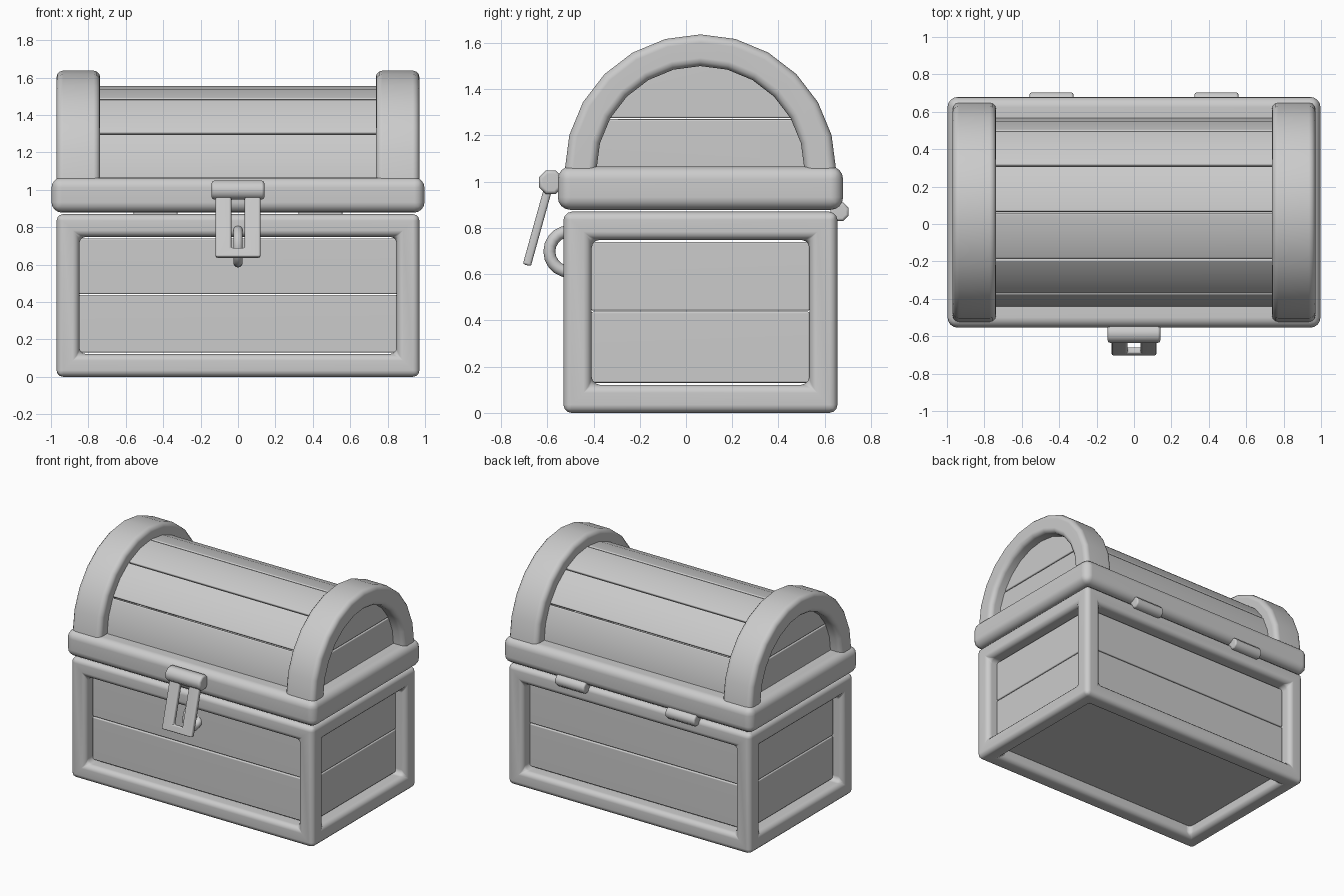
import bpy, bmesh
from math import sin, cos, radians, sqrt, atan2
from mathutils import Matrix, Vector

if "Cube" in bpy.data.objects:
    bpy.data.objects.remove(bpy.data.objects["Cube"])

CY, CZ = 0.0625, 1.05          # centre of the chest in y, axis height of the lid


def finish(bm, name, bevel, segs=3, solid=0):
    bmesh.ops.recalc_face_normals(bm, faces=bm.faces)
    me = bpy.data.meshes.new(name)
    bm.to_mesh(me)
    bm.free()
    ob = bpy.data.objects.new(name, me)
    bpy.context.collection.objects.link(ob)
    for p in me.polygons:
        p.use_smooth = True
    if solid:
        m = ob.modifiers.new("solid", 'SOLIDIFY')
        m.thickness, m.offset = solid, 0
    m = ob.modifiers.new("bevel", 'BEVEL')
    m.width, m.segments, m.limit_method = bevel, segs, 'ANGLE'
    m.angle_limit = radians(35)
    ob.modifiers.new("normals", 'WEIGHTED_NORMAL')
    return ob


def block(name, lo, hi, bevel=0.008, segs=2):
    bm = bmesh.new()
    bmesh.ops.create_cube(bm, size=1)
    for v in bm.verts:
        v.co = [(a + b) / 2 + c * (b - a) for a, b, c in zip(lo, hi, v.co)]
    return finish(bm, name, bevel, segs)


def prism(name, pts, x0, x1, bevel, segs=3):
    """Extrude a (y, z) outline along x."""
    bm = bmesh.new()
    a, b = ([bm.verts.new((x, y, z)) for y, z in pts] for x in (x0, x1))
    bm.faces.new(a)
    bm.faces.new(b[::-1])
    for i in range(len(pts)):
        j = (i + 1) % len(pts)
        bm.faces.new((a[i], b[i], b[j], a[j]))
    return finish(bm, name, bevel, segs)


def ring(name, outer, inner, thick, bevel, segs):
    """Flat rectangular ring (x0, y0, x1, y1) given thickness."""
    bm = bmesh.new()
    o, i = ([bm.verts.new((r[a], r[b], 0)) for a, b in ((0, 1), (2, 1), (2, 3), (0, 3))]
            for r in (outer, inner))
    for k in range(4):
        n = (k + 1) % 4
        bm.faces.new((o[k], o[n], i[n], i[k]))
    return finish(bm, name, bevel, segs, thick)


def arc(r, a0, a1, n):
    return [(CY + r * cos(radians(a0 + (a1 - a0) * i / n)),
             CZ + r * sin(radians(a0 + (a1 - a0) * i / n))) for i in range(n + 1)]


def rod(name, x, y, z, r, length, bevel):
    bm = bmesh.new()
    bmesh.ops.create_cone(bm, cap_ends=True, segments=8, radius1=r, radius2=r, depth=length,
                          matrix=Matrix.Translation((x, y, z)) @ Matrix.Rotation(radians(90), 4, 'Y')
                          @ Matrix.Rotation(radians(22.5), 4, 'Z'))
    ob = finish(bm, name, bevel, 2)
    ob.modifiers["bevel"].angle_limit = radians(60)
    return ob


# Base frame: box with a window through every side
bm = bmesh.new()
bmesh.ops.create_cube(bm, size=1)
for v in bm.verts:
    v.co = (v.co.x * 1.94, CY + v.co.y * 1.185, 0.435 + v.co.z * 0.87)
faces = bm.faces[:]
bmesh.ops.inset_individual(bm, faces=faces, thickness=0.172)
new = bmesh.ops.extrude_discrete_faces(bm, faces=faces)["faces"]
for f in new:
    bmesh.ops.translate(bm, verts=f.verts, vec=-f.normal * 0.1)
bmesh.ops.delete(bm, geom=new, context='FACES_ONLY')
finish(bm, "base_frame", 0.035)

# Base planks
for i, (z0, z1) in enumerate(((0.13, 0.438), (0.442, 0.74))):
    block(f"front_plank_{i}", (-0.85, -0.45, z0), (0.85, -0.41, z1))
    block(f"back_plank_{i}", (-0.85, 0.535, z0), (0.85, 0.575, z1))
    for s in (-1, 1):
        x0, x1 = sorted((s * 0.85, s * 0.89))
        block(f"side_plank_{i}", (x0, -0.41, z0), (x1, 0.535, z1))
block("bottom_board", (-0.85, -0.41, 0.08), (0.85, 0.535, 0.12))

# Lid rim
rim = ring("lid_rim", (-0.997, -0.617, 0.997, 0.617), (-0.8, -0.42, 0.8, 0.42), 0.188, 0.055, 4)
rim.location = (0, CY, 0.972)

# Lid arches, end boards and curved planks
for s in (-1, 1):
    x0, x1 = sorted((s * 0.737, s * 0.97))
    pts = [(CY + 0.587, 1.0)] + arc(0.587, 0, 180, 12) + [(CY - 0.587, 1.0), (CY - 0.45, 1.0)]
    pts += arc(0.45, 180, 0, 12) + [(CY + 0.45, 1.0)]
    prism("lid_arch", pts, x0, x1, 0.035)
    x0, x1 = sorted((s * 0.84, s * 0.885))
    r, t = 0.49, 27
    prism("end_board_low", [(CY - r, 1.0), (CY + r, 1.0)] + arc(r, 0, t - 0.3, 3)
          + arc(r, 180 - t + 0.3, 180, 3), x0, x1, 0.008, 2)
    prism("end_board_high", arc(r, t + 0.3, 180 - t - 0.3, 10), x0, x1, 0.008, 2)
for i in range(6):
    a, b = i * 30 + 0.3, i * 30 + 29.7
    prism("lid_plank", arc(0.505, a, b, 2) + arc(0.46, b, a, 2), -0.84, 0.84, 0.01, 2)

# Back hinges
for s in (-1, 1):
    rod("hinge", s * 0.441, 0.664, 0.87, 0.043, 0.235, 0.012)

# Hasp: knuckle and slotted plate hanging at a slant
rod("hasp_knuckle", 0, -0.585, 0.998, 0.055, 0.283, 0.015)
plate = ring("hasp_plate", (-0.12, -0.375, 0.12, 0.0), (-0.036, -0.325, 0.036, -0.05), 0.036, 0.01, 2)
plate.location = (0, -0.588, 1.0)
plate.rotation_euler = (radians(90) - atan2(0.1, 0.36), 0, 0)

# Staple loop
bpy.ops.mesh.primitive_torus_add(major_radius=0.088, minor_radius=0.026, major_segments=20,
                                 minor_segments=10, location=(0, -0.503, 0.698),
                                 rotation=(0, radians(90), 0))
bpy.context.object.name = "staple"
bpy.ops.object.shade_smooth()
